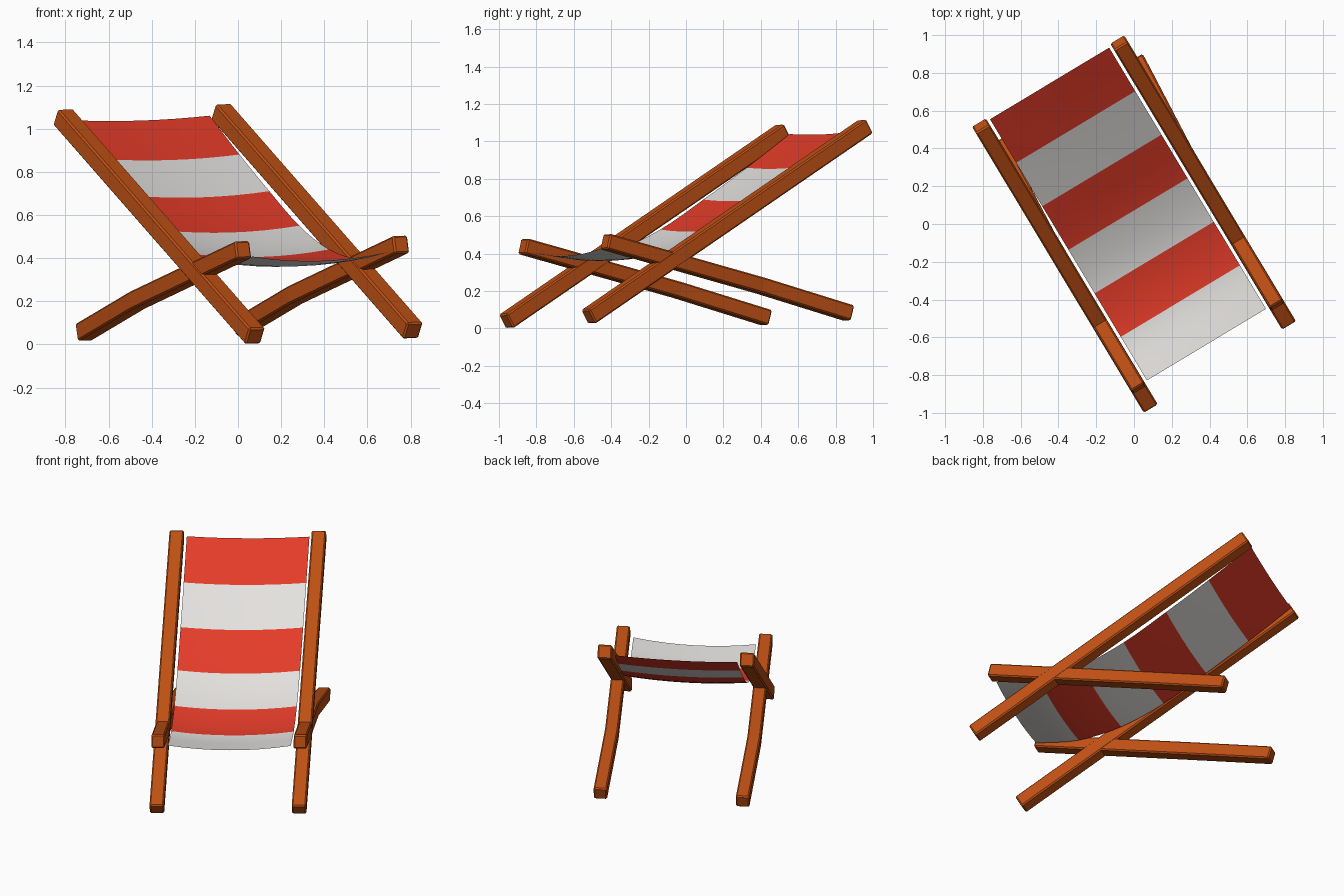
import bpy, bmesh, math
from mathutils import Vector

if "Cube" in bpy.data.objects:
    bpy.data.objects.remove(bpy.data.objects["Cube"])

YAW = math.radians(31)
FWD = Vector((math.sin(YAW), -math.cos(YAW), 0))
SIDE = Vector((math.cos(YAW), math.sin(YAW), 0))


def place(s, t, z):
    """Chair space (forward, sideways, up) to world, with a slight sideways lean."""
    return FWD * s + SIDE * t + Vector((0, 0, z + 0.029 * t))


def material(name, rgb):
    m = bpy.data.materials.new(name)
    m.diffuse_color = (*rgb, 1)
    m.use_nodes = True
    m.node_tree.nodes["Principled BSDF"].inputs["Base Color"].default_value = m.diffuse_color
    return m


wood = material("orange_wood", (0.52, 0.08, 0.007))
red = material("red_canvas", (0.78, 0.045, 0.022))
white = material("white_canvas", (0.78, 0.76, 0.74))


def finish(bm, name, mats):
    me = bpy.data.meshes.new(name)
    bm.to_mesh(me)
    bm.free()
    ob = bpy.data.objects.new(name, me)
    bpy.context.collection.objects.link(ob)
    for m in mats:
        me.materials.append(m)
    return ob


def beam(name, path, half_w, half_h):
    """Square timber following a path in chair space."""
    bm = bmesh.new()
    rings = []
    for i, (s, t, z) in enumerate(path):
        a, b = path[max(i - 1, 0)], path[min(i + 1, len(path) - 1)]
        ds, dz = b[0] - a[0], b[2] - a[2]
        ln = math.hypot(ds, dz)
        ns, nz = -dz / ln, ds / ln
        rings.append([bm.verts.new(place(s + ns * half_h * v, t + half_w * u, z + nz * half_h * v))
                      for u, v in ((-1, -1), (1, -1), (1, 1), (-1, 1))])
    for r0, r1 in zip(rings, rings[1:]):
        for k in range(4):
            bm.faces.new((r0[k], r0[(k + 1) % 4], r1[(k + 1) % 4], r1[k]))
    bm.faces.new(rings[0])
    bm.faces.new(rings[-1])
    bmesh.ops.recalc_face_normals(bm, faces=bm.faces)
    ob = finish(bm, name, [wood])
    mod = ob.modifiers.new("soft_edges", 'BEVEL')
    mod.width = 0.008
    mod.segments = 1


# Long back rails and crossing seat rails, one pair per side
for side, label in ((-1, "left"), (1, "right")):
    t = 0.427 * side
    beam(label + "_back_rail", [(-0.865, t, 1.068), (0.865, t, 0.05)], 0.043, 0.043)
    beam(label + "_seat_rail", [(-0.74, t + 0.036, 0.068), (-0.2, t + 0.004, 0.218),
                                (0.76, t, 0.452)], 0.04, 0.042)

# Striped canvas sling: edge heights at the stripe boundaries, smoothly interpolated
S0, S1 = -0.868, 0.745
HEIGHTS = [1.05, 0.87, 0.70, 0.54, 0.43, 0.388, 0.418]
PER, COLS = 4, 8


def height(u):
    i = min(int(u), 5)
    f = u - i
    h = [2 * HEIGHTS[0] - HEIGHTS[1]] + HEIGHTS + [2 * HEIGHTS[6] - HEIGHTS[5]]
    a, b, c, d = h[i:i + 4]
    return b + 0.5 * f * (c - a + f * (2 * a - 5 * b + 4 * c - d + f * (3 * (b - c) + d - a)))


bm = bmesh.new()
grid = []
for r in range(6 * PER + 1):
    u = r / PER
    row = []
    for c in range(COLS + 1):
        v = 2 * c / COLS - 1
        sag = (0.012 + 0.003 * u) * (1 - v * v)
        row.append(bm.verts.new(place(S0 + (S1 - S0) * u / 6, 0.368 * v, height(u) - sag)))
    grid.append(row)
for r in range(6 * PER):
    for c in range(COLS):
        f = bm.faces.new((grid[r][c], grid[r + 1][c], grid[r + 1][c + 1], grid[r][c + 1]))
        f.material_index = (r // PER) % 2
        f.smooth = True
finish(bm, "canvas_sling", [red, white])
